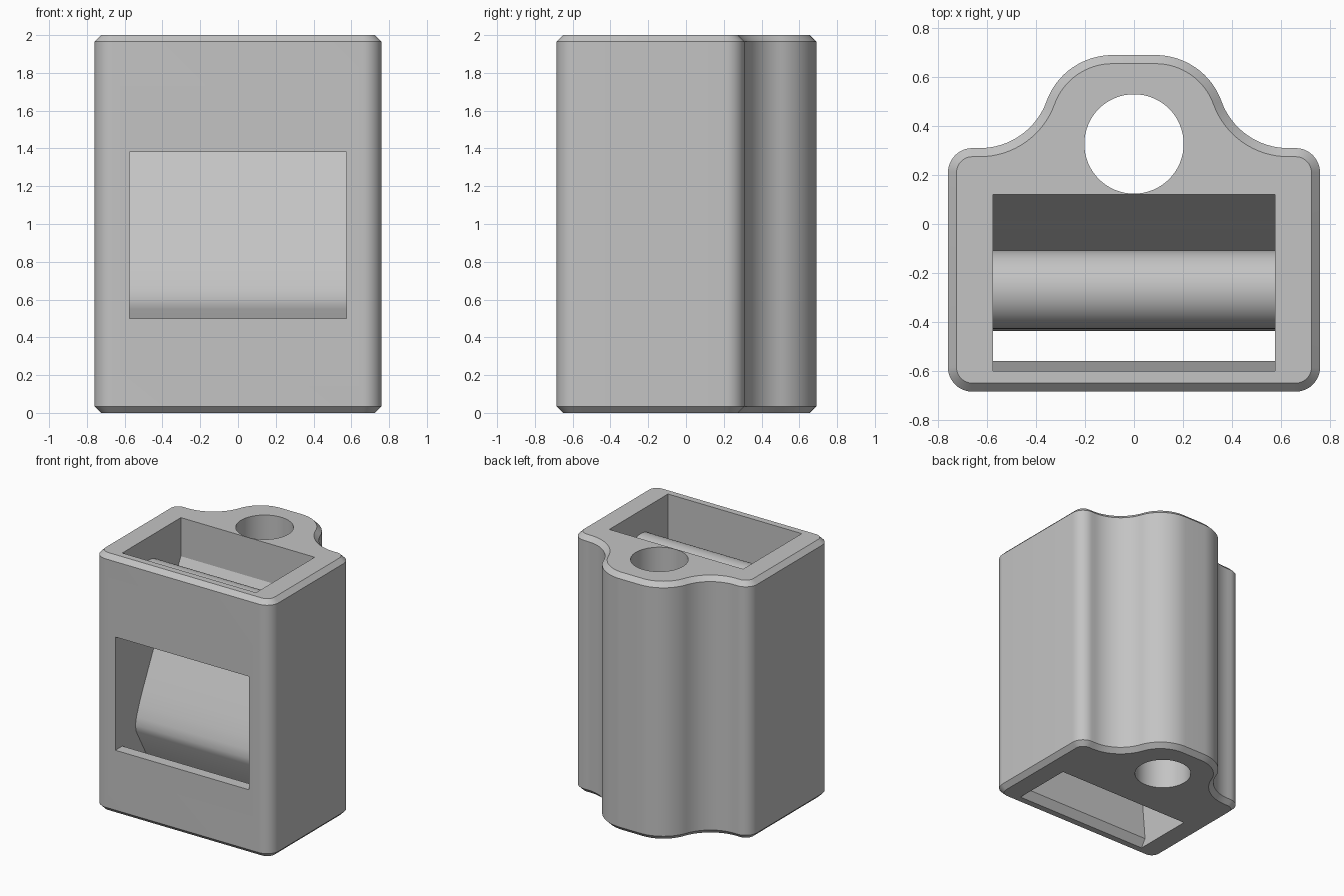
import bpy, bmesh, math
from mathutils import Matrix

cube = bpy.data.objects.get("Cube")
if cube:
    bpy.data.objects.remove(cube, do_unlink=True)

grey = bpy.data.materials.new("plain_grey")
grey.use_nodes = True
colour = (0.55, 0.55, 0.55, 1)
grey.diffuse_color = colour
grey.node_tree.nodes["Principled BSDF"].inputs["Base Color"].default_value = colour


def loft(name, rings):
    """Solid through matching closed rings, capped at both ends."""
    bm = bmesh.new()
    loops = [[bm.verts.new(p) for p in ring] for ring in rings]
    n = len(loops[0])
    for a, b in zip(loops, loops[1:]):
        for i in range(n):
            j = (i + 1) % n
            bm.faces.new((a[i], a[j], b[j], b[i]))
    bm.faces.new(loops[0][::-1])
    bm.faces.new(loops[-1])
    bmesh.ops.recalc_face_normals(bm, faces=bm.faces)
    return finish(name, bm)


def cylinder(name, radius, length, matrix):
    bm = bmesh.new()
    bmesh.ops.create_cone(bm, cap_ends=True, segments=64, radius1=radius,
                          radius2=radius, depth=length, matrix=matrix)
    return finish(name, bm)


def finish(name, bm):
    mesh = bpy.data.meshes.new(name)
    bm.to_mesh(mesh)
    bm.free()
    mesh.materials.append(grey)
    obj = bpy.data.objects.new(name, mesh)
    bpy.context.collection.objects.link(obj)
    return obj


def arc(cx, cy, r, start, end, steps=12):
    angles = [math.radians(start + (end - start) * i / steps) for i in range(steps + 1)]
    return [(cx + r * math.cos(a), cy + r * math.sin(a)) for a in angles]


def outline(inset, z):
    """Rounded plan with a lobe at the back, shrunk by the inset."""
    half = arc(0.66, -0.585, 0.1 - inset, -90, 0)
    half += arc(0.66, 0.21, 0.1 - inset, 0, 90)
    half += arc(0.63, 0.60, 0.29 + inset, -90, -160, 16)
    half += arc(0.088, 0.403, 0.287 - inset, 20, 90, 16)[1:]
    half += [(-x, y) for x, y in reversed(half)]
    return [(x, y, z) for x, y in half]


def select(obj):
    bpy.ops.object.select_all(action='DESELECT')
    obj.select_set(True)
    bpy.context.view_layer.objects.active = obj


def cut(obj, cutter):
    cutter.hide_render = True
    mod = obj.modifiers.new("cut", 'BOOLEAN')
    mod.operation = 'DIFFERENCE'
    mod.solver = 'EXACT'
    mod.object = cutter
    select(obj)
    bpy.ops.object.modifier_apply(modifier=mod.name)
    bpy.data.objects.remove(cutter, do_unlink=True)


# Body with chamfered top and bottom rims
chamfer = 0.035
body = loft("body", [outline(chamfer, 0), outline(0, chamfer),
                     outline(0, 2 - chamfer), outline(chamfer, 2)])

# Inner channel with curved ramp, front window and bottom slot
channel = [(-0.12, -0.05), (-0.6, -0.05), (-0.6, 0), (-0.56, 0.06),
           (-0.6, 0.5), (-0.8, 0.5), (-0.8, 1.38), (-0.6, 1.38),
           (-0.6, 2.05), (0.12, 2.05), (0.12, 1.7), (0.06, 1.59),
           (0, 1.49), (-0.11, 1.31), (-0.21, 1.12), (-0.29, 0.96),
           (-0.35, 0.84), (-0.395, 0.74), (-0.425, 0.66), (-0.438, 0.6),
           (-0.43, 0.55), (-0.12, 0)]
cut(body, loft("channel_cutter", [[(x, y, z) for y, z in channel]
                                  for x in (-0.575, 0.575)]))

# Vertical hole through the back lobe
cut(body, cylinder("hole_cutter", 0.203, 2.4, Matrix.Translation((0, 0.327, 1))))

# Round cross bar above the window
cross_bar = cylinder("cross_bar", 0.16, 1.16,
                     Matrix.Translation((0, -0.268, 1.66)) @ Matrix.Rotation(math.pi / 2, 4, 'Y'))

for obj in (body, cross_bar):
    select(obj)
    bpy.ops.object.shade_smooth_by_angle(angle=math.radians(25))
